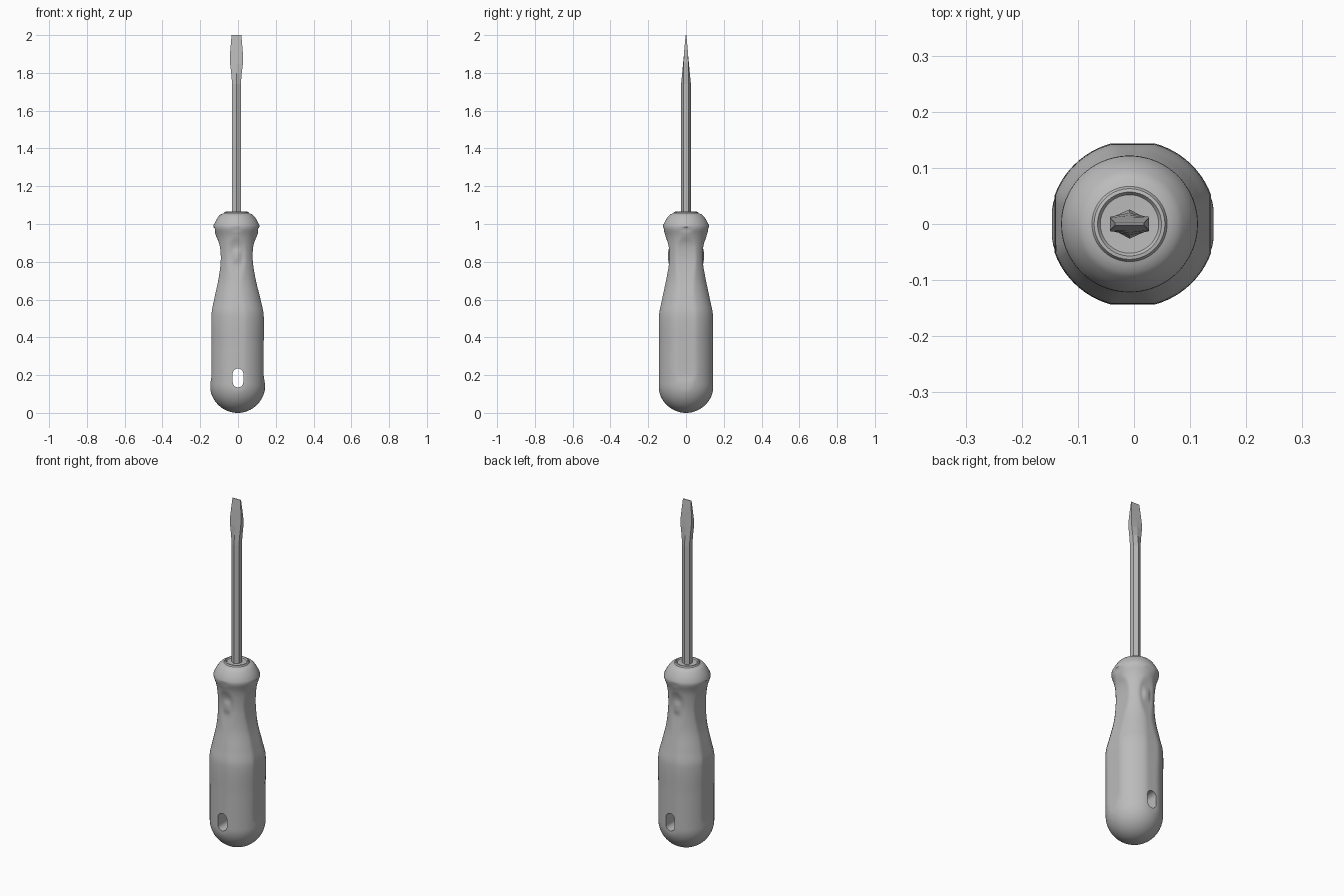
import bpy, bmesh, math
from math import sin, cos, pi

cube = bpy.data.objects.get("Cube")
if cube:
    bpy.data.objects.remove(cube)

grey = bpy.data.materials.new("mid_grey")
grey.use_nodes = True
tone = (0.5, 0.5, 0.5, 1)
grey.diffuse_color = tone
grey.node_tree.nodes["Principled BSDF"].inputs["Base Color"].default_value = tone


def loft(name, rings):
    """Skin a stack of equal rings and cap both ends."""
    bm = bmesh.new()
    loops = [[bm.verts.new(p) for p in ring] for ring in rings]
    n = len(loops[0])
    for a, b in zip(loops, loops[1:]):
        for i in range(n):
            j = (i + 1) % n
            bm.faces.new((a[i], a[j], b[j], b[i]))
    bm.faces.new(loops[0][::-1])
    bm.faces.new(loops[-1])
    bmesh.ops.recalc_face_normals(bm, faces=bm.faces)
    mesh = bpy.data.meshes.new(name)
    bm.to_mesh(mesh)
    bm.free()
    mesh.materials.append(grey)
    obj = bpy.data.objects.new(name, mesh)
    bpy.context.collection.objects.link(obj)
    return obj


def lookup(table, z):
    """Eased interpolation through (height, value) pairs."""
    if z <= table[0][0]:
        return table[0][1]
    for k in range(len(table) - 1):
        (z0, v0), (z1, v1) = table[k], table[k + 1]
        if z <= z1:
            before = table[max(k - 1, 0)]
            after = table[min(k + 2, len(table) - 1)]
            m0 = (v1 - before[1]) / (z1 - before[0]) * (z1 - z0)
            m1 = (after[1] - v0) / (after[0] - z0) * (z1 - z0)
            t = (z - z0) / (z1 - z0)
            return (v0 + m0 * t + (3 * (v1 - v0) - 2 * m0 - m1) * t * t
                    + (2 * (v0 - v1) + m0 + m1) * t ** 3)
    return table[-1][1]


# Handle: round profile, with four flats that turn into finger recesses
DOME = 0.147
round_radius = [(0.15, DOME), (0.35, DOME), (0.52, DOME), (0.6, 0.13),
                (0.7, 0.108), (0.8, 0.099), (0.87, 0.1), (0.93, 0.107),
                (0.975, 0.121)]
flat_side = [(0.16, 0.144), (0.2, 0.138), (0.35, 0.138), (0.52, 0.138),
             (0.6, 0.123), (0.7, 0.1), (0.79, 0.086), (0.85, 0.085),
             (0.9, 0.093), (0.95, 0.115)]
flat_front = [(0.2, 0.143), (0.35, 0.143), (0.52, 0.142), (0.6, 0.127),
              (0.7, 0.106), (0.79, 0.09), (0.85, 0.088), (0.9, 0.096),
              (0.95, 0.117)]


def handle_ring(z, radius, shaped=True, sides=72):
    ring = []
    shift = -0.002 - 0.006 * min(max((z - 0.5) / 0.4, 0), 1)
    for i in range(sides):
        a = 2 * pi * i / sides
        r = radius
        if shaped:
            r = min(r, lookup(flat_side, z) / max(abs(cos(a)), 0.01),
                    lookup(flat_front, z) / max(abs(sin(a)), 0.01))
            # Small thumb bump in the front and back recesses
            if abs(sin(a)) > 0.7:
                across = r * cos(a) / 0.02
                r += 0.008 * math.exp(-across ** 4 - ((z - 0.83) / 0.032) ** 4)
        ring.append((shift + r * cos(a), r * sin(a), z))
    return ring


rings = []
for k in range(1, 17):
    a = pi / 2 * k / 16
    rings.append(handle_ring(0.15 * (1 - cos(a)), DOME * sin(a)))
for k in range(1, 67):
    z = 0.15 + 0.0125 * k
    rings.append(handle_ring(z, lookup(round_radius, z)))
# Collar with a raised lip around the shaft
for z, r in [(0.985, 0.122), (0.995, 0.121), (1.02, 0.108), (1.04, 0.095),
             (1.05, 0.085), (1.055, 0.073), (1.057, 0.067), (1.064, 0.063),
             (1.065, 0.057), (1.058, 0.052), (1.057, 0.02)]:
    rings.append(handle_ring(z, r, shaped=False))
handle = loft("handle", rings)

# Hanging slot cut through the handle from front to back
outline = []
for i in range(32):
    a = 2 * pi * (i + 0.5) / 32
    outline.append((0.028 * cos(a), 0.185 + 0.028 * sin(a) + math.copysign(0.022, sin(a))))
cutter = loft("slot_cutter", [[(x, y, z) for x, z in outline] for y in (-0.3, 0.3)])
cutter.hide_render = True
cut = handle.modifiers.new("hanging_slot", 'BOOLEAN')
cut.operation = 'DIFFERENCE'
cut.solver = 'EXACT'
cut.object = cutter
bpy.context.view_layer.objects.active = handle
handle.select_set(True)
bpy.ops.object.modifier_apply(modifier=cut.name)
bpy.data.objects.remove(cutter)

bpy.ops.object.select_all(action='DESELECT')
handle.select_set(True)
bpy.context.view_layer.objects.active = handle
bpy.ops.object.shade_smooth_by_angle(angle=math.radians(35))

# Hexagonal shaft, widening into a flat wedge tip
AXIS = -0.008
stations = [  # height, half width, ridge depth, corner depth
    (1.03, 0.023, 0.026, 0.0135), (1.74, 0.023, 0.026, 0.0135),
    (1.8, 0.028, 0.02, 0.0135), (1.85, 0.034, 0.0155, 0.013),
    (1.89, 0.035, 0.0115, 0.011), (1.94, 0.031, 0.0075, 0.0075),
    (2.0, 0.026, 0.002, 0.002)]
loft("shaft_and_tip", [
    [(AXIS + x, y, z) for x, y in
     ((0, -m), (w, -c), (w, c), (0, m), (-w, c), (-w, -c))]
    for z, w, m, c in stations])
